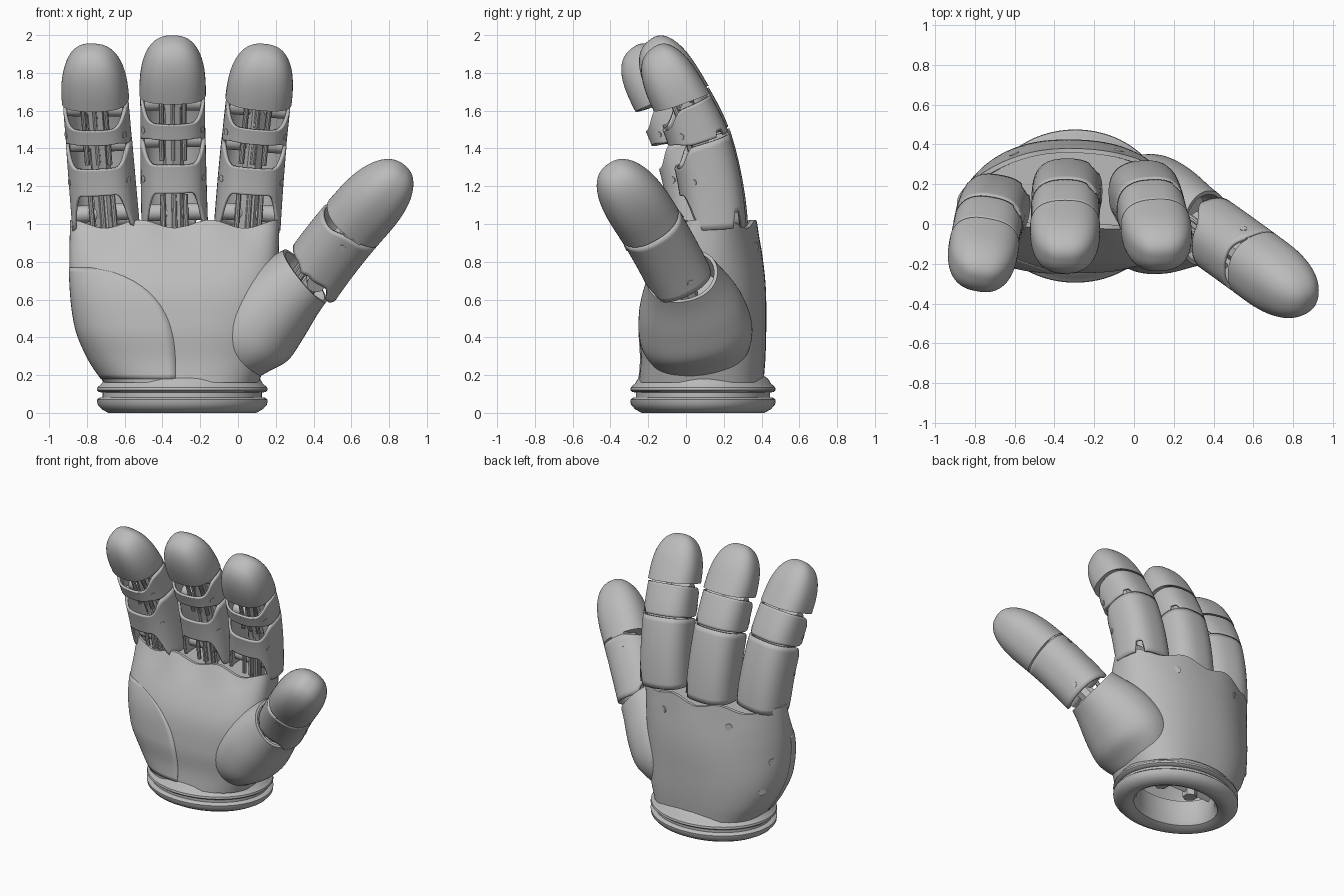
import bpy, bmesh, math
from mathutils import Vector as V

if "Cube" in bpy.data.objects:
    bpy.data.objects.remove(bpy.data.objects["Cube"])

def material(name, rgb):
    m = bpy.data.materials.new(name)
    m.use_nodes = True
    m.diffuse_color = (*rgb, 1)
    m.node_tree.nodes["Principled BSDF"].inputs["Base Color"].default_value = (*rgb, 1)
    return m

GREY = material("light grey", (0.5, 0.5, 0.5))
TAU = 2 * math.pi
SEG = 64
SQUARE, HEEL_SQUARE = 2.7, 2.4  # roundness of the palm outline

def finish(bm, name, thickness=0, angle=35):
    bmesh.ops.recalc_face_normals(bm, faces=bm.faces)
    mesh = bpy.data.meshes.new(name)
    bm.to_mesh(mesh)
    bm.free()
    ob = bpy.data.objects.new(name, mesh)
    bpy.context.collection.objects.link(ob)
    mesh.materials.append(GREY)
    if thickness:
        mod = ob.modifiers.new("wall", "SOLIDIFY")
        mod.thickness, mod.offset = thickness, -1
    bpy.ops.object.select_all(action="DESELECT")
    ob.select_set(True)
    bpy.context.view_layer.objects.active = ob
    bpy.ops.object.shade_smooth_by_angle(angle=math.radians(angle))
    return ob

def loft(name, rings, cap_start=False, cap_end=False, closed=True, thickness=0):
    bm = bmesh.new()
    rows = [[bm.verts.new(p) for p in ring] for ring in rings]
    n = len(rows[0])
    for a, b in zip(rows, rows[1:]):
        for i in range(n if closed else n - 1):
            j = (i + 1) % n
            bm.faces.new((a[i], a[j], b[j], b[i]))
    if cap_start:
        bm.faces.new(rows[0])
    if cap_end:
        bm.faces.new(rows[-1])
    return finish(bm, name, thickness)

def rod(name, a, b, radius, sides=16):
    a, b = V(a), V(b)
    bm = bmesh.new()
    bmesh.ops.create_cone(bm, cap_ends=True, segments=sides, radius1=radius,
                          radius2=radius, depth=(b - a).length)
    ob = finish(bm, name)
    ob.location = (a + b) / 2
    ob.rotation_euler = (b - a).to_track_quat("Z", "Y").to_euler()

def smooth_lookup(table, x):
    """Smooth curve through rows of (key, values...)."""
    k = max(i for i in range(len(table) - 1) if i == 0 or table[i][0] <= x)
    def slope(i, c):
        lo, hi = table[max(i - 1, 0)], table[min(i + 1, len(table) - 1)]
        return (hi[c] - lo[c]) / (hi[0] - lo[0])
    p, q = table[k], table[k + 1]
    h = q[0] - p[0]
    s = (x - p[0]) / h
    return [p[c] * (1 + 2 * s) * (1 - s) ** 2 + q[c] * s * s * (3 - 2 * s)
            + slope(k, c) * h * s * (1 - s) ** 2 - slope(k + 1, c) * h * s * s * (1 - s)
            for c in range(1, len(p))]

def power(v, n):
    return math.copysign(abs(v) ** (2 / n), v)

def step(lo, hi, v):
    v = min(max((v - lo) / (hi - lo), 0), 1)
    return v * v * (3 - 2 * v)

# Palm: height, centre x, half width, centre y, half depth, arch on each side
PALM = [(0.16, -0.30, 0.41, 0.08, 0.33, 0, 0), (0.28, -0.32, 0.47, 0.09, 0.33, 0.04, 0.02),
        (0.45, -0.34, 0.52, 0.09, 0.335, 0.09, 0.04), (0.70, -0.34, 0.55, 0.11, 0.31, 0.14, 0.06),
        (1.00, -0.335, 0.555, 0.18, 0.20, 0.15, 0.07)]

def palm_point(angle, z, inset=0.0, scallop=0.0):
    cx, rx, cy, ry, bend_l, bend_r = smooth_lookup(PALM, z)
    c, s = math.cos(angle), math.sin(angle)
    n = HEEL_SQUARE if c < 0 and s < 0 else SQUARE
    u, w = power(c, n), power(s, n)
    x = cx + (rx - inset) * u
    bend = bend_r if u > 0 else bend_l * (0.55 + 0.45 * w)
    return V((x, cy + (ry - inset) * w - bend * u * u,
              z + scallop * math.cos(TAU * (x + 0.52) / 0.37)))

def palm_ring(z, inset=0.0, scallop=0.0):
    return [palm_point(TAU * i / 96, z, inset, scallop) for i in range(96)]

heights = [0.16 + 0.84 * i / 24 for i in range(25)]
rings = [palm_ring(0.4, 0.1), palm_ring(0.16, 0.1)]
rings += [palm_ring(z, 0, 0.022 * step(0.85, 1, z)) for z in heights]
rings += [palm_ring(1.0, 0.022, 0.022), palm_ring(0.93, 0.03)]
loft("palm_shell", rings, True, True)

# Raised pad on the outer heel of the palm
rows = []
for i in range(25):
    z = 0.18 + 0.59 * i / 24
    edge_x = -0.86 + 0.53 * max(1 - ((z - 0.18) / 0.595) ** 3, 0) ** 0.5
    cx, rx = smooth_lookup(PALM, z)[:2]
    u = max(min((edge_x - cx) / rx, 0.99), -0.99)
    start, end = math.pi + 0.03, TAU - math.acos(power(u, 4 / HEEL_SQUARE))
    rows.append([palm_point(start + (end - start) * j / 24, z, -0.004) for j in range(25)])
loft("palm_heel_pad", rows, closed=False, thickness=0.008)

# Screws on the back of the palm
for angle, z in ((0.38, 0.88), (0.62, 0.88), (0.86, 0.62), (0.84, 0.40)):
    p = palm_point(math.pi * angle, z)
    out = palm_point(math.pi * angle, z, -0.01) - p
    rod("palm_screw", p - out, p + out.normalized() * 0.003, 0.025)

# Wrist cuff: inset from the outer ellipse, height
CUFF = [(0.16, 0.2), (0.16, 0.06), (0.14, 0.02), (0.1, 0), (0.06, 0), (0.025, 0.02),
        (0.003, 0.045), (0, 0.07), (0.012, 0.08), (0.03, 0.082), (0.03, 0.108), (0.012, 0.11),
        (0, 0.12), (0.003, 0.135), (0.025, 0.155), (0.04, 0.18), (0.06, 0.195)]
loft("wrist_cuff", [[V((-0.295 + (0.452 - d) * math.cos(TAU * i / 96),
                        0.09 + (0.385 - d) * math.sin(TAU * i / 96), z)) for i in range(96)]
                    for d, z in CUFF])

# Mount inside the wrist
for x in (-0.42, -0.17):
    rod("wrist_mount_post", (x, 0.09, 0.13), (x, 0.09, 0.42), 0.05, 6)
rod("wrist_mount_bar", (-0.65, 0.09, 0.2), (0.05, 0.09, 0.2), 0.045, 4)


class Digit:
    """Curved digit; angle 0 faces its gripping side."""
    def __init__(self, base, middle, tip, width, depth, front, square=2.3, slim=0.0):
        self.a, self.c = V(base), V(tip)
        self.b = 2 * V(middle) - (self.a + self.c) / 2
        self.w, self.d, self.front = width, depth, V(front)
        self.square, self.slim = square, slim

    def frame(self, t):
        c = self.a * (1 - t) ** 2 + self.b * 2 * t * (1 - t) + self.c * t * t
        tan = ((self.b - self.a) * (1 - t) + (self.c - self.b) * t).normalized()
        n = (self.front - tan * self.front.dot(tan)).normalized()
        return c, tan, n, tan.cross(n)

    def at(self, t, angle, scale=1.0):
        c, _, n, s = self.frame(t)
        d = self.d * (1 - self.slim * step(0.4, 0.8, t)) if math.cos(angle) < 0 else self.d
        return c + n * (d * scale * power(math.cos(angle), self.square)) \
            + s * (self.w * scale * power(math.sin(angle), self.square))

    def shell(self, name, low, high, scale):
        rings = []
        for i in range(15):
            ring = []
            for k in range(SEG):
                g = TAU * k / SEG
                t = low(g) + (high(g) - low(g)) * i / 14
                ring.append(self.at(t, g, scale(t)))
            rings.append(ring)
        loft(name, rings, thickness=0.018)

    def tip(self, name, start, dome, blunt, slant=0.0):
        rings = [[self.at(start + 0.03, TAU * k / SEG, 0.8) for k in range(SEG)]]
        for i in range(33):
            ring = []
            for k in range(SEG):
                g = TAU * k / SEG
                first = start + slant * (1 + math.cos(g)) / 2
                t = first + (1 - first) * math.sin(math.pi / 2 * i / 32)
                f = max((t - dome) / (1 - dome), 0)
                ring.append(self.at(t, g, max(1 - f ** blunt, 0.0001) ** (1 / blunt)))
            rings.append(ring)
        loft(name, rings, True, True)

    def hinge(self, name, t, radius, half):
        c, _, n, s = self.frame(t)
        rod(name, c - s * half, c + s * half, radius, 24)

    def screw(self, name, t, angle, scale=1.0):
        p = self.at(t, angle, scale)
        out = (p - self.frame(t)[0]).normalized()
        rod(name, p - out * 0.02, p + out * 0.003, 0.018)


def arch(g, back, front, lo=0.1, hi=0.85):
    return back + (front - back) * step(lo, hi, math.cos(g))

def notch(g, depth):
    return depth if abs(g - 2.3) < 0.16 else 0

# Three fingers: base, middle, tip, gripping direction
FINGERS = {
    "index": ((0.05, 0.15, 1.0), (0.09, 0.055, 1.485), (0.145, -0.17, 1.935), (0.05, -1, 0)),
    "middle": ((-0.335, 0.16, 1.0), (-0.345, 0.055, 1.51), (-0.345, -0.185, 1.98), (0, -1, 0)),
    "outer": ((-0.70, 0.08, 1.0), (-0.74, -0.03, 1.485), (-0.775, -0.28, 1.935), (-0.18, -1, 0)),
}
for label, (base, mid, tip, front) in FINGERS.items():
    f = Digit(base, mid, tip, 0.176, 0.168, front, 2.55, 0.2)
    f.shell(label + "_lower_segment", lambda g: arch(g, -0.02, 0.18, 0.35, 0.9) + notch(g, 0.08),
            lambda g: arch(g, 0.445, 0.34, 0.2), lambda t: 1.0 - 0.04 * t)
    f.shell(label + "_middle_segment", lambda g: arch(g, 0.455, 0.485) + notch(g, 0.03),
            lambda g: arch(g, 0.66, 0.575), lambda t: 0.975)
    f.tip(label + "_fingertip", 0.668, 0.69, 2.5, 0.035)
    for t in (0.06, 0.44, 0.64):
        f.hinge(label + "_hinge", t, 0.045, 0.15)
        c, tan, n, s = f.frame(t)
        for side in (-0.06, 0, 0.06):
            p = c + s * side + n * 0.06
            rod(label + "_tendon", p - tan * 0.1, p + tan * 0.1, 0.014, 10)
    for lo, hi in ((-0.06, 0.3), (0.25, 0.7)):
        rod(label + "_core", f.frame(lo)[0], f.frame(hi)[0], 0.055, 8)
    for side in (-1, 1):
        f.screw(label + "_screw", 0.25, side * 1.1, 0.99)
        f.screw(label + "_screw", 0.52, side * 1.1, 0.975)

# Thumb
thumb = Digit((0.375, -0.03, 0.70), (0.605, -0.195, 1.0), (0.88, -0.40, 1.29),
              0.172, 0.172, (-0.8, -0.3, 0.5))
thumb.shell("thumb_lower_segment", lambda g: arch(g, 0.0, 0.14) + 0.1 * step(0.8, 1, math.sin(g)),
            lambda g: arch(g, 0.5, 0.46), lambda t: 1.0)
thumb.tip("thumb_tip", 0.512, 0.6, 2.4)
thumb.hinge("thumb_hinge", 0.5, 0.05, 0.165)
thumb.hinge("thumb_hinge", 0.08, 0.05, 0.14)
for side in (-0.07, 0, 0.07):
    c, tan, n, s = thumb.frame(0.08)
    p = c + s * side + n * 0.07
    rod("thumb_tendon", p - tan * 0.16, p + tan * 0.2, 0.016, 10)
rod("thumb_core", thumb.frame(-0.15)[0], thumb.frame(0.55)[0], 0.06, 8)
for t, angle in ((0.08, 3.3), (0.42, 1.5), (0.42, -1.5)):
    thumb.screw("thumb_screw", t, angle)

# Thumb mound: position along, half width, half depth
MOUND = [(0, 0.08, 0.1), (0.12, 0.145, 0.21), (0.4, 0.235, 0.295),
         (0.7, 0.235, 0.28), (1, 0.178, 0.19)]
mound = Digit((0.0, 0.09, 0.17), (0.085, 0.05, 0.44), (0.355, -0.02, 0.725), 1, 1, (0, -1, 0), 2.15)

def mound_ring(t, scale=1.0):
    mound.w, mound.d = smooth_lookup(MOUND, t)
    return [mound.at(t, TAU * k / SEG, scale) for k in range(SEG)]

rings = [mound_ring(i / 24) for i in range(25)]
rings += [mound_ring(1, 0.9), mound_ring(0.85, 0.7)]
loft("thumb_mound", rings, True, True)
